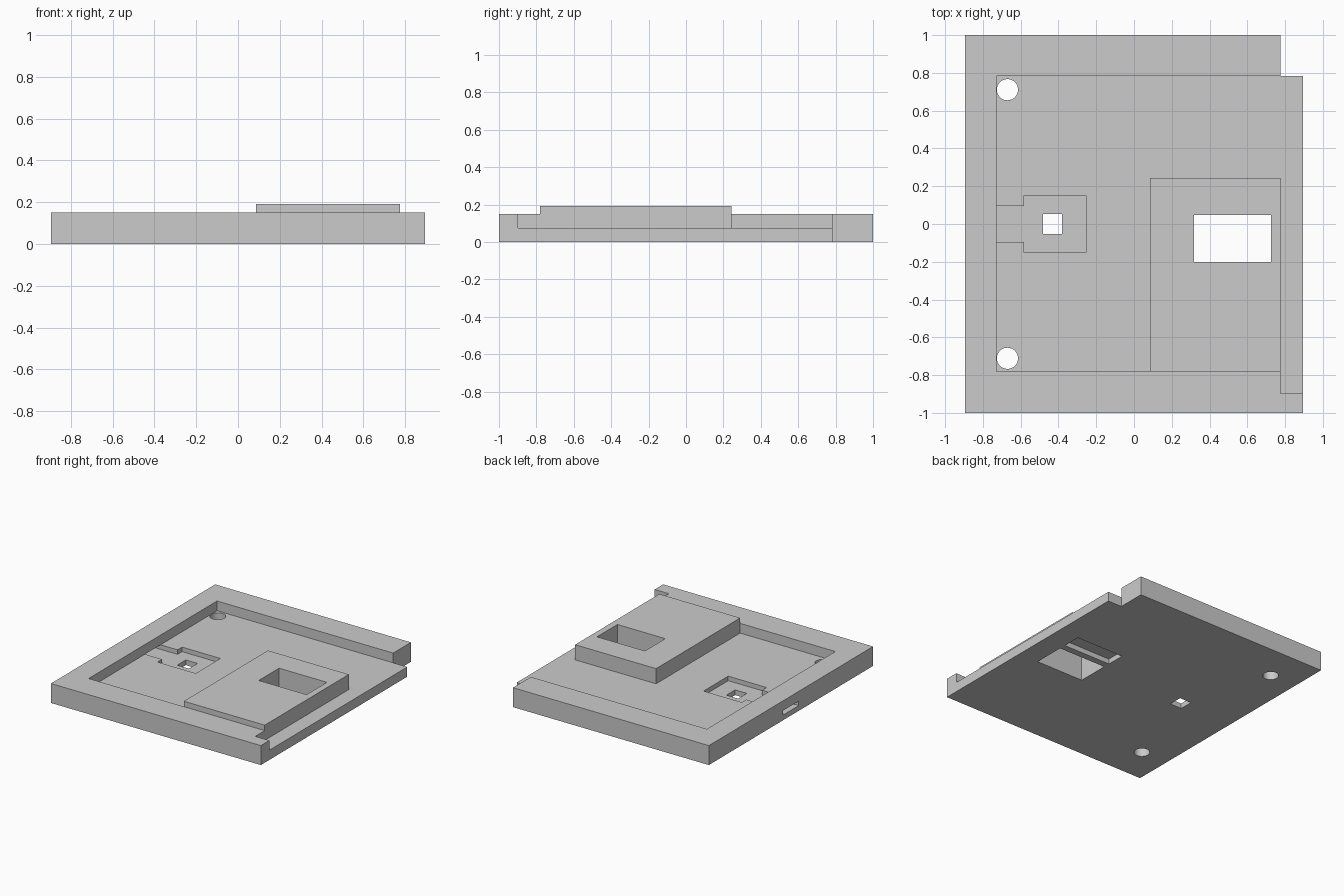
import bpy

if "Cube" in bpy.data.objects:
    bpy.data.objects.remove(bpy.data.objects["Cube"])

FLOOR = 0.075   # pocket floor level
TOP = 0.15      # rim level


def box(name, x0, x1, y0, y1, z0, z1):
    bpy.ops.mesh.primitive_cube_add(size=1, location=((x0 + x1) / 2, (y0 + y1) / 2, (z0 + z1) / 2))
    ob = bpy.context.object
    ob.name = name
    ob.scale = (x1 - x0, y1 - y0, z1 - z0)
    bpy.ops.object.transform_apply(location=True, rotation=False, scale=True)
    return ob


def combine(target, tool, operation):
    mod = target.modifiers.new(operation.lower(), 'BOOLEAN')
    mod.operation, mod.object, mod.solver = operation, tool, 'EXACT'
    bpy.context.view_layer.objects.active = target
    bpy.ops.object.modifier_apply(modifier=mod.name)
    bpy.data.objects.remove(tool, do_unlink=True)


# plate with its corner notch, main pocket and lowered right ledge
tray = box("tray", -0.895, 0.895, -1, 1, 0, TOP)
for args in [
    ("corner_notch", 0.775, 1, 0.783, 1.1, -0.1, 0.3),
    ("right_ledge", 0.775, 1, -0.897, 0.9, FLOOR, 0.3),
    ("pocket", -0.727, 0.8, -0.781, 0.783, FLOOR, 0.3),
]:
    combine(tray, box(*args), 'DIFFERENCE')

# raised block, sunk into the plate
combine(tray, box("raised_block", 0.085, 0.775, -0.781, 0.243, 0.05, 0.192), 'UNION')

# sensor recess, cable tunnel through the left wall, windows and underside slot
for args in [
    ("recess", -0.582, -0.255, -0.15, 0.15, 0.04, 0.1),
    ("cable_tunnel", -1, -0.57, -0.095, 0.095, 0.04, FLOOR),
    ("small_window", -0.482, -0.382, -0.053, 0.053, -0.1, 0.3),
    ("large_window", 0.317, 0.725, -0.2, 0.048, -0.1, 0.3),
    ("underside_slot", 0.317, 0.725, 0.1, 0.243, -0.1, 0.04),
]:
    combine(tray, box(*args), 'DIFFERENCE')

# mounting holes
for side in (-1, 1):
    bpy.ops.mesh.primitive_cylinder_add(vertices=48, radius=0.056, depth=0.5,
                                        location=(-0.67, side * 0.711, 0))
    combine(tray, bpy.context.object, 'DIFFERENCE')

bpy.context.view_layer.objects.active = tray
tray.select_set(True)
bpy.ops.object.shade_smooth_by_angle()
